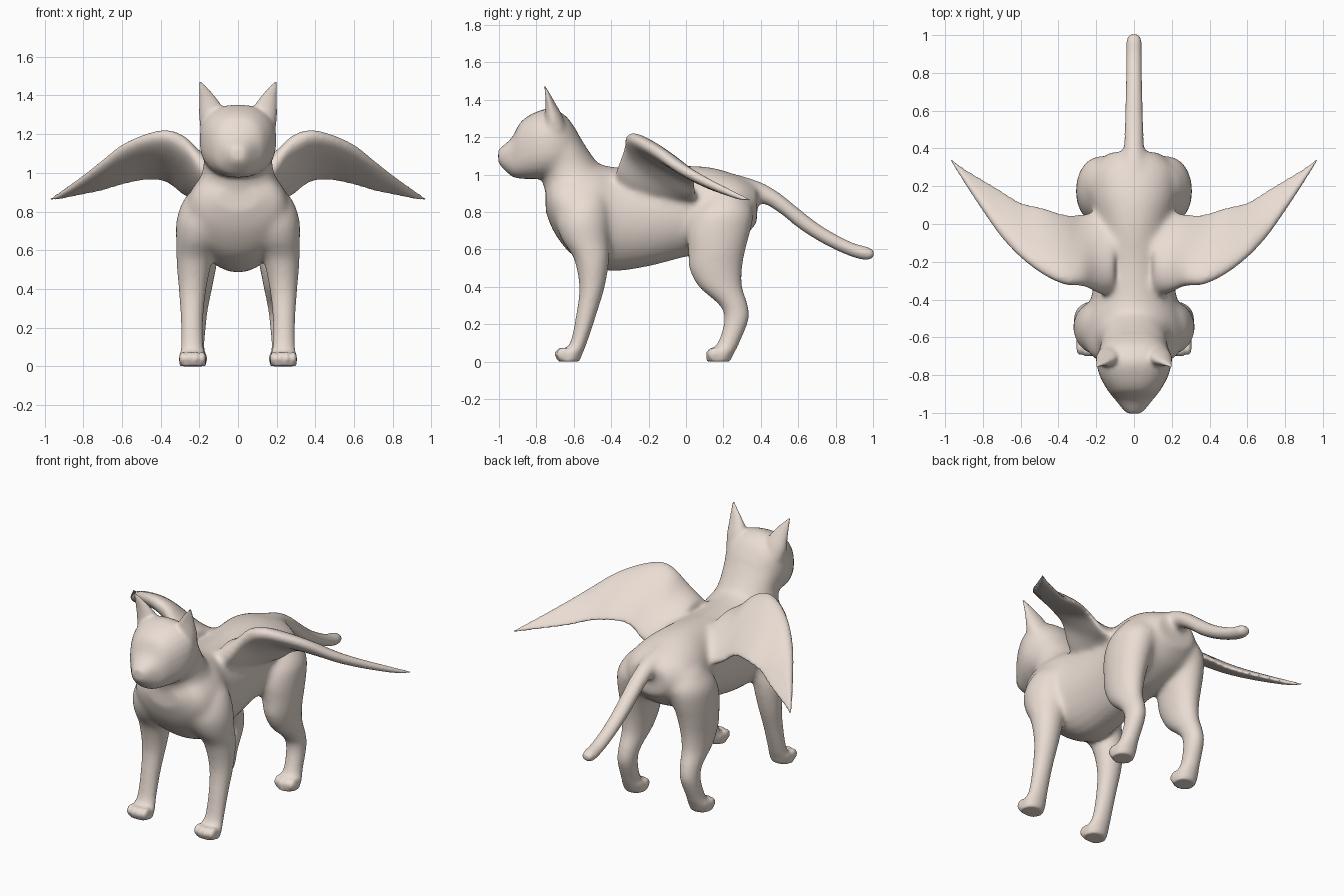
import bpy, bmesh, math
from mathutils import Vector, Matrix

if "Cube" in bpy.data.objects:
    bpy.data.objects.remove(bpy.data.objects["Cube"])

N = 28       # points around every ring
STEPS = 5    # interpolation steps between key sections


def smooth_rows(rows):
    """Catmull-Rom interpolation of the key section numbers."""
    out = []
    for i in range(len(rows) - 1):
        p0, p1 = rows[max(i - 1, 0)], rows[i]
        p2, p3 = rows[i + 1], rows[min(i + 2, len(rows) - 1)]
        for k in range(STEPS):
            t = k / STEPS
            out.append([0.5 * (2*b + (c - a)*t + (2*a - 5*b + 4*c - d)*t*t
                               + (3*b - a - 3*c + d)*t**3)
                        for a, b, c, d in zip(p0, p1, p2, p3)])
    out.append(list(rows[-1]))
    return out


def make_object(name, bm):
    bmesh.ops.recalc_face_normals(bm, faces=bm.faces)
    mesh = bpy.data.meshes.new(name)
    bm.to_mesh(mesh)
    bm.free()
    ob = bpy.data.objects.new(name, mesh)
    bpy.context.collection.objects.link(ob)
    parts.append(ob)


def loft(name, rows, section, power=1.0, taper=0.0):
    """Skin through rings; section(row) gives centre and two half axes."""
    bm = bmesh.new()
    rings = []
    for row in smooth_rows(rows):
        c, u, v = (Vector(p) for p in section(row))
        ring = []
        for i in range(N):
            a = 2 * math.pi * i / N
            x = math.copysign(abs(math.cos(a)) ** power, math.cos(a))
            y = math.copysign(abs(math.sin(a)) ** power, math.sin(a))
            ring.append(bm.verts.new(c + u * x + v * y * (1 + taper * x)))
        rings.append(ring)
    for r, s in zip(rings, rings[1:]):
        for i in range(N):
            j = (i + 1) % N
            bm.faces.new((r[i], r[j], s[j], s[i]))
    bm.faces.new(rings[0])
    bm.faces.new(rings[-1])
    make_object(name, bm)


def along_y(r):
    # y, top z, bottom z, half width
    y, top, bot, hx = r
    return (0, y, (top + bot) / 2), (max(hx, .004), 0, 0), (0, 0, max((top - bot) / 2, .004))


def leg_section(side):
    # z, front y, back y, centre x, half width
    return lambda r: ((side * r[3], (r[1] + r[2]) / 2, r[0]),
                      (r[4], 0, 0), (0, (r[2] - r[1]) / 2, 0))


def wing_section(side):
    # x, leading y z, trailing y z, half thickness
    def section(r):
        x, yl, zl, yt, zt, th = r
        u = Vector((0, (yl - yt) / 2, (zl - zt) / 2))
        n = Vector((0, 0.5, 0.86))
        return (side * x, (yl + yt) / 2, (zl + zt) / 2), u, n * max(th, .009)
    return section


def ear_section(side):
    # x, y, z, half width, half depth
    return lambda r: ((side * r[0], r[1], r[2]),
                      (max(r[3], .004), 0, -side * max(r[3], .004) * .4),
                      (0, max(r[4], .004), 0))


def toes(name, side, x, y):
    bm = bmesh.new()
    for k in (-1.5, -.5, .5, 1.5):
        m = Matrix.Translation((side * x + k * .034, y + abs(k) * .008, .04))
        m = m @ Matrix.Diagonal((.02, .042, .037, 1))
        bmesh.ops.create_uvsphere(bm, u_segments=16, v_segments=10, radius=1, matrix=m)
    make_object(name, bm)


def ramp(x, a, b):
    return min(max((x - a) / (b - a), 0), 1)


parts = []

# trunk, head and tail on the centre line
loft("torso", [(-.75, .93, .80, .11), (-.705, 1.0, .69, .22), (-.62, 1.04, .58, .265),
               (-.5, 1.06, .51, .265), (-.38, 1.04, .485, .225), (-.2, 1.035, .51, .205),
               (0, 1.048, .56, .205), (.15, 1.035, .585, .235), (.29, .99, .65, .225),
               (.38, .94, .74, .13)], along_y)
loft("head", [(-1.004, 1.13, 1.07, .03), (-.985, 1.148, 1.04, .055), (-.93, 1.2, .99, .1),
              (-.88, 1.285, .978, .14), (-.8, 1.335, .975, .183), (-.72, 1.352, .98, .2),
              (-.64, 1.31, 1.0, .175), (-.575, 1.22, 1.05, .11)], along_y, power=.84)
loft("tail", [(.28, 1.0, .83, .08), (.4, .962, .845, .056), (.5, .9, .795, .05),
              (.6, .82, .715, .047), (.7, .742, .65, .044), (.8, .68, .597, .042),
              (.9, .632, .556, .041), (.97, .613, .543, .04), (1.004, .595, .56, .026)], along_y)
loft("neck", [(.8, -.73, -.42, 0, .25), (.88, -.745, -.38, 0, .24), (.95, -.765, -.38, 0, .21),
              (1.0, -.78, -.42, 0, .188), (1.06, -.805, -.47, 0, .178),
              (1.12, -.8, -.515, 0, .18), (1.2, -.78, -.565, 0, .172)], leg_section(1))

for side, label in ((1, "left"), (-1, "right")):
    # legs with paws
    loft(label + "_front_leg",
         [(.93, -.6, -.44, .15, .07), (.85, -.67, -.41, .17, .118), (.75, -.695, -.405, .187, .133),
          (.65, -.665, -.41, .203, .118), (.55, -.6, -.41, .225, .094), (.4, -.57, -.435, .235, .071),
          (.25, -.587, -.48, .238, .058), (.1, -.62, -.53, .237, .058),
          (.05, -.675, -.55, .235, .071), (0, -.69, -.57, .235, .068)], leg_section(side))
    loft(label + "_hind_leg",
         [(.9, .12, .31, .14, .09), (.8, .035, .36, .17, .127), (.7, .005, .347, .19, .118),
          (.6, .01, .32, .2, .105), (.5, .018, .3, .205, .09), (.4, .07, .3, .21, .075),
          (.3, .18, .33, .215, .06), (.22, .205, .333, .22, .055), (.1, .17, .285, .228, .054),
          (.05, .115, .26, .23, .069), (0, .11, .235, .23, .065)], leg_section(side))
    toes(label + "_front_toes", side, .235, -.667)
    toes(label + "_hind_toes", side, .23, .143)
    # swept wing: thick leading edge, thin trailing edge
    loft(label + "_wing",
         [(.1, -.37, .99, .09, .86, .1), (.19, -.36, 1.065, .07, .86, .085),
          (.27, -.325, 1.165, .055, .88, .06), (.37, -.315, 1.205, .05, .955, .046),
          (.48, -.265, 1.187, .085, .965, .038), (.6, -.175, 1.135, .115, .94, .032),
          (.7, -.07, 1.058, .175, .91, .027), (.8, .07, .98, .235, .89, .022),
          (.9, .222, .91, .295, .87, .016), (.974, .342, .862, .35, .852, .01)],
         wing_section(side), power=.85, taper=.4)
    # pointed ear
    loft(label + "_ear",
         [(.13, -.70, 1.26, .068, .06), (.142, -.71, 1.32, .06, .045),
          (.16, -.725, 1.38, .042, .026), (.181, -.742, 1.435, .022, .013),
          (.196, -.757, 1.477, .007, .007)], ear_section(side))

# fuse all parts into one skin
bpy.ops.object.select_all(action='DESELECT')
for ob in parts:
    ob.select_set(True)
bpy.context.view_layer.objects.active = parts[0]
bpy.ops.object.join()
cat = bpy.context.view_layer.objects.active
cat.name = "winged_cat_body"
rem = cat.modifiers.new("fuse", 'REMESH')
rem.mode = 'VOXEL'
rem.voxel_size = .01
rem.use_smooth_shade = True
bpy.ops.object.modifier_apply(modifier=rem.name)

# blend the joints of neck, shoulders, hips and wing roots more strongly
group = cat.vertex_groups.new(name="joints")
for v in cat.data.vertices:
    x, y, z = abs(v.co.x), v.co.y, v.co.z
    w = ramp(z, .5, .62) * ramp(-z, -1.3, -1.15) * ramp(y, -.8, -.7) * ramp(-y, -.5, -.38)
    if z > .86:
        w *= ramp(-x, -.34, -.24)
    if w > 0:
        group.add([v.index], w, 'REPLACE')
blend = cat.modifiers.new("blend_joints", 'SMOOTH')
blend.vertex_group = group.name
blend.factor = .5
blend.iterations = 50
soft = cat.modifiers.new("soften", 'SMOOTH')
soft.factor = .5
soft.iterations = 8

# warm clay colour
mat = bpy.data.materials.new("clay")
mat.diffuse_color = (.82, .72, .65, 1)
mat.use_nodes = True
mat.node_tree.nodes["Principled BSDF"].inputs["Base Color"].default_value = mat.diffuse_color
cat.data.materials.clear()
cat.data.materials.append(mat)
